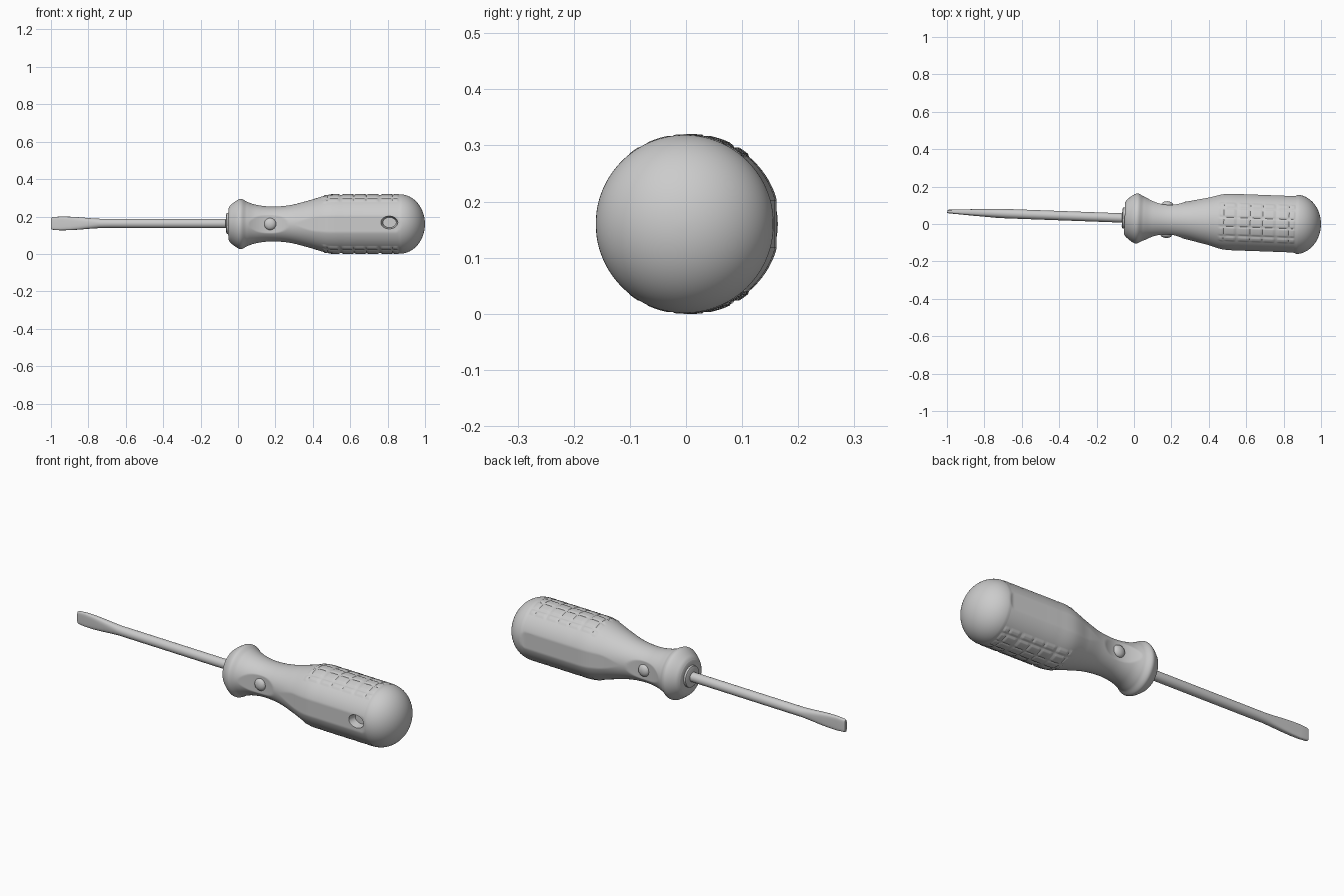
import bpy, bmesh, math
from mathutils import Vector

old = bpy.data.objects.get("Cube")
if old:
    bpy.data.objects.remove(old, do_unlink=True)

GREY = (0.6, 0.6, 0.6, 1)
mat = bpy.data.materials.new("light grey")
mat.use_nodes = True
mat.diffuse_color = GREY
mat.node_tree.nodes["Principled BSDF"].inputs["Base Color"].default_value = GREY
mat.node_tree.nodes["Principled BSDF"].inputs["Roughness"].default_value = 0.6

# The tool lies slightly turned about z
TURN, ORIGIN = -0.037, (0, 0.03, 0.16)


def finish(name, bm):
    bmesh.ops.recalc_face_normals(bm, faces=bm.faces)
    mesh = bpy.data.meshes.new(name)
    bm.to_mesh(mesh)
    bm.free()
    mesh.materials.append(mat)
    ob = bpy.data.objects.new(name, mesh)
    bpy.context.collection.objects.link(ob)
    ob.location = ORIGIN
    ob.rotation_euler.z = TURN
    return ob


def smooth(ob, angle=40):
    bpy.ops.object.select_all(action='DESELECT')
    ob.select_set(True)
    bpy.context.view_layer.objects.active = ob
    bpy.ops.object.shade_smooth_by_angle(angle=math.radians(angle))


def loft(name, rings):
    """Skin closed rings of points and cap both ends."""
    bm = bmesh.new()
    loops = [[bm.verts.new(p) for p in ring] for ring in rings]
    n = len(loops[0])
    for a, b in zip(loops, loops[1:]):
        for i in range(n):
            j = (i + 1) % n
            bm.faces.new((a[i], a[j], b[j], b[i]))
    bm.faces.new(loops[0])
    bm.faces.new(loops[-1])
    return finish(name, bm)


def spline(points, steps):
    """Smooth curve through all points."""
    p = [Vector(q) for q in points]
    p = [p[0]] + p + [p[-1]]
    out = []
    for a, b, c, d in zip(p, p[1:], p[2:], p[3:]):
        for k in range(steps):
            t = k / steps
            out.append(0.5 * (2 * b + (c - a) * t + (2 * a - 5 * b + 4 * c - d) * t * t
                              + (3 * b - a - 3 * c + d) * t ** 3))
    return out + [p[-1]]


# Handle: lathed outline shaped by side flats, thumb scoops and grip panels
outline = spline([(-0.05, 0.085), (-0.035, 0.105), (0.012, 0.134), (0.05, 0.118),
                  (0.1, 0.102), (0.18, 0.093), (0.28, 0.101), (0.38, 0.126),
                  (0.48, 0.154), (0.58, 0.157), (0.68, 0.157), (0.78, 0.157),
                  (0.865, 0.157)], 12)
dome = [(0.865 + 0.135 * math.sin(t), 0.159 * math.cos(t))
        for t in (math.pi / 2 * k / 24 for k in range(1, 24))]
dome.append((1.0, 0.004))
mouth = [(-0.05, 0.03), (-0.05, 0.06)]


def fade(x, lo, hi):
    t = min(max((x - lo) / (hi - lo), 0), 1)
    return t * t * (3 - 2 * t)


def near_line(v, pitch, width):
    return abs((v / pitch + 0.5) % 1 - 0.5) * pitch < width / 2


def shaped(x, r, a):
    side, up = abs(math.cos(a)), abs(math.sin(a))
    y = r * side
    # Grip panels above and below, scored into tiles
    if 0.46 < x < 0.86 and y < 0.1 and up > 0.5:
        r += 0.003
        if near_line(x - 0.48, 0.07, 0.011) or near_line(y - 0.025, 0.05, 0.009):
            r -= 0.004
    # Side flats
    limit = r * (1 - 0.04 * fade(x, 0.3, 0.42) * (1 - fade(x, 0.85, 0.88)))
    # Thumb scoops
    if 0.05 < x < 0.31:
        limit = min(limit, 0.079 + 0.03 * ((x - 0.18) / 0.11) ** 2)
    if r * side > limit:
        r = limit / side
    return (x, r * math.cos(a), r * math.sin(a))


SEGS = 160
angles = [2 * math.pi * i / SEGS for i in range(SEGS)]
handle = loft("handle", [[shaped(x, r, a) for a in angles]
                         for x, r in mouth + [tuple(p) for p in outline] + dome])

# Oval hanging pockets on both sides
for s in (-1, 1):
    bm = bmesh.new()
    bmesh.ops.create_cone(bm, cap_ends=True, segments=40, radius1=1, radius2=1, depth=1)
    for v in bm.verts:
        wide = 1.15 if v.co.z > 0 else 0.8
        v.co = (0.815 + 0.045 * wide * v.co.x, s * (0.145 + 0.07 * v.co.z),
                0.008 + 0.034 * wide * v.co.y)
    cutter = finish("pocket_cutter", bm)
    cutter.hide_render = True
    bpy.context.view_layer.update()
    mod = handle.modifiers.new("pocket", 'BOOLEAN')
    mod.operation, mod.solver, mod.object = 'DIFFERENCE', 'EXACT', cutter
    bpy.context.view_layer.objects.active = handle
    bpy.ops.object.modifier_apply(modifier=mod.name)
    bpy.data.objects.remove(cutter, do_unlink=True)
smooth(handle)

# Round buttons inside the thumb scoops
for s, name in ((-1, "front_button"), (1, "back_button")):
    bm = bmesh.new()
    bmesh.ops.create_uvsphere(bm, u_segments=32, v_segments=16, radius=0.032)
    for v in bm.verts:
        v.co = (v.co.x + 0.175, s * 0.079 + v.co.y * 0.6, v.co.z)
    smooth(finish(name, bm))


def oval(x, half_y, half_z, power=1.0, n=32):
    """Rounded section; a lower power makes it boxier."""
    ring = []
    for i in range(n):
        c, s = math.cos(2 * math.pi * i / n), math.sin(2 * math.pi * i / n)
        ring.append((x, half_y * math.copysign(abs(c) ** power, c),
                     0.003 + half_z * math.copysign(abs(s) ** power, s)))
    return ring


# Raised collar around the shaft
smooth(loft("collar", [oval(-0.064, 0.045, 0.045), oval(-0.06, 0.055, 0.055),
                       oval(-0.04, 0.058, 0.058)]))

# Shaft flowing into the flat blade
smooth(loft("shaft_and_blade", [
    oval(-0.999, 0.008, 0.031, 0.5), oval(-0.99, 0.01, 0.034, 0.5),
    oval(-0.95, 0.012, 0.037, 0.5), oval(-0.9, 0.015, 0.036, 0.55),
    oval(-0.85, 0.018, 0.033, 0.65), oval(-0.79, 0.021, 0.028, 0.8),
    oval(-0.74, 0.024, 0.025), oval(-0.68, 0.025, 0.025),
    oval(-0.04, 0.025, 0.025)]))
